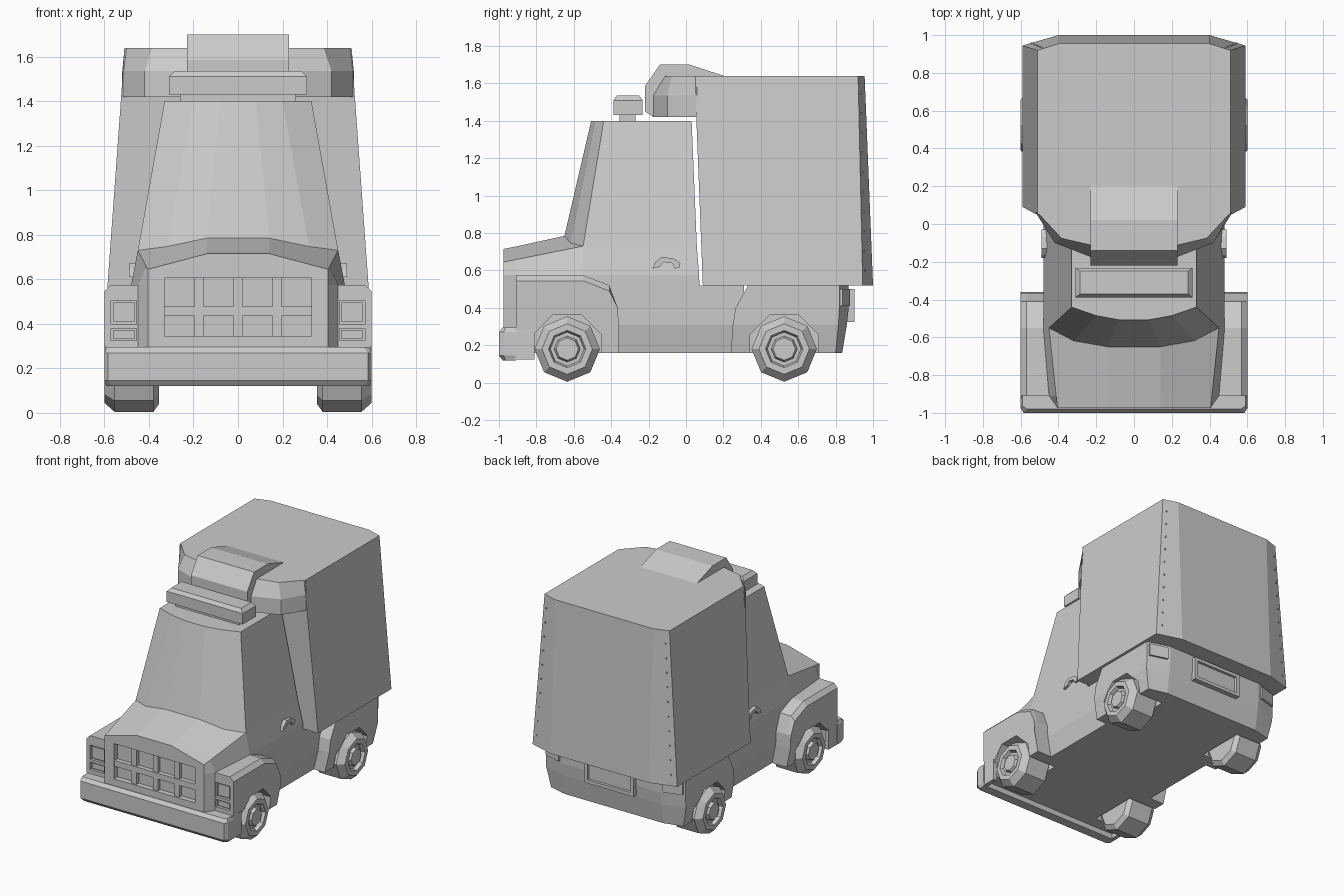
import bpy, bmesh, math

def build(name, lofts, mirror=False):
    """One object from lofts; each loft is a list of equal-length rings with capped ends."""
    bm = bmesh.new()
    for rings in lofts:
        for s in ((1, -1) if mirror else (1,)):
            vs = [[bm.verts.new((s * x, y, z)) for x, y, z in r] for r in rings]
            n = len(vs[0])
            for a, b in zip(vs, vs[1:]):
                for i in range(n):
                    j = (i + 1) % n
                    bm.faces.new((a[i], a[j], b[j], b[i]))
            bm.faces.new(vs[0])
            bm.faces.new(vs[-1])
    bmesh.ops.recalc_face_normals(bm, faces=bm.faces)
    me = bpy.data.meshes.new(name)
    bm.to_mesh(me)
    bm.free()
    ob = bpy.data.objects.new(name, me)
    bpy.context.collection.objects.link(ob)
    return ob

def sym(half):
    return half + [(-x, y, z) for x, y, z in reversed(half)]

def plan(z, half):
    return sym([(x, y, z) for x, y in half])

def box(x0, x1, y0, y1, z0, z1):
    return [[(x0, y0, z), (x1, y0, z), (x1, y1, z), (x0, y1, z)] for z in (z0, z1)]

def prism(yz, x0, x1):
    return [[(x, y, z) for y, z in yz] for x in (x0, x1)]

def octagon(x, y, z, r, turn=0.0):
    return [(x, y + r * math.sin(turn + k * math.pi / 4), z + r * math.cos(turn + k * math.pi / 4))
            for k in range(8)]

def cut(ob, *cutters):
    for c in cutters:
        m = ob.modifiers.new("cut", 'BOOLEAN')
        m.operation, m.solver, m.object = 'DIFFERENCE', 'EXACT', c
    dg = bpy.context.evaluated_depsgraph_get()
    me = bpy.data.meshes.new_from_object(ob.evaluated_get(dg))
    ob.modifiers.clear()
    ob.data = me

AXLES, WZ = (-0.635, 0.525), 0.18

# Cutters
arches = build("arch_cutter", [[octagon(x, y, WZ, 0.198, math.pi / 8) for x in (0.34, 0.7)]
                               for y in AXLES], True)
grille_hole = build("grille_cutter", [box(-0.33, 0.33, -1.1, -0.935, 0.345, 0.605)])
lamp_holes = build("headlamp_cutter", [box(0.455, 0.57, -1.1, -0.89, 0.40, 0.505),
                                       box(0.455, 0.57, -1.1, -0.89, 0.325, 0.38)], True)

# Cab with raked, faceted windscreen
cab = build("cab", [[
    plan(1.40, [(0.08, -0.507), (0.2, -0.485), (0.33, -0.44), (0.33, 0.03)]),
    sym([(0.14, -0.65, 0.785), (0.32, -0.62, 0.74), (0.45, -0.55, 0.73), (0.45, 0.058, 0.73)]),
    plan(0.575, [(0.14, -0.64), (0.32, -0.61), (0.48, -0.55), (0.48, 0.07)]),
    plan(0.31, [(0.14, -0.64), (0.32, -0.61), (0.48, -0.55), (0.48, 0.08)]),
    plan(0.16, [(0.14, -0.64), (0.32, -0.61), (0.45, -0.55), (0.45, 0.08)])]])
cut(cab, arches)

# Bonnet and nose
nose = build("bonnet", [[
    sym([(0.14, -0.975, 0.715), (0.405, -0.975, 0.645), (0.405, -0.975, 0.575), (0.405, -0.975, 0.2)]),
    sym([(0.14, -0.91, 0.728), (0.412, -0.91, 0.658), (0.45, -0.91, 0.575), (0.45, -0.91, 0.16)]),
    sym([(0.14, -0.65, 0.785), (0.45, -0.55, 0.73), (0.48, -0.55, 0.575), (0.45, -0.55, 0.16)])]])
cut(nose, arches, grille_hole)
build("grille_bars", [box(x - 0.02, x + 0.02, -0.962, -0.93, 0.34, 0.61) for x in (-0.175, 0, 0.175)]
      + [box(-0.335, 0.335, -0.968, -0.932, 0.435, 0.478)])

# Front fenders with chamfered outer edge and tucked-in sill
outer = [(-0.91, 0.16), (-0.91, 0.31), (-0.91, 0.575), (-0.55, 0.575),
         (-0.41, 0.52), (-0.365, 0.40), (-0.36, 0.31), (-0.36, 0.16)]
def fender_ring(x, drop):
    return [(x - (0.03 if z < 0.2 and x > 0.5 else 0), y, z - (drop if z > 0.5 else 0)) for y, z in outer]
fender = build("front_fenders", [[fender_ring(0.42, 0), fender_ring(0.57, 0), fender_ring(0.6, 0.03)]], True)
cut(fender, arches, lamp_holes)
build("headlamps", [box(0.465, 0.56, -0.9, -0.88, 0.41, 0.495),
                    box(0.465, 0.56, -0.9, -0.88, 0.333, 0.372)], True)

# Sills and rear chassis
build("sills", [[plan(z, [(x, -0.42), (x, 0.31)]) for z, x in ((0.16, 0.45), (0.31, 0.48), (0.52, 0.48))]])
rear = build("rear_body", [[
    plan(0.16, [(0.54, 0.24), (0.54, 0.80), (0.40, 0.835)]),
    plan(0.31, [(0.57, 0.25), (0.57, 0.815), (0.40, 0.86)]),
    plan(0.40, [(0.57, 0.265), (0.57, 0.82), (0.40, 0.87)]),
    plan(0.525, [(0.57, 0.335), (0.57, 0.82), (0.40, 0.87)])]])
cut(rear, arches)

# Cargo box, over-cab pod and roof scoop
build("cargo_box", [[plan(1.64, [(0.51, 0.05), (0.51, 0.92), (0.40, 0.955)]),
                     plan(1.42, [(0.525, 0.055), (0.525, 0.925), (0.40, 0.964)]),
                     plan(0.52, [(0.59, 0.09), (0.59, 0.945), (0.40, 1.0)])]])
low = [(0.22, -0.178), (0.42, -0.10), (0.52, 0.06)]
build("overcab_pod", [[plan(1.42, low), plan(1.535, low),
                       plan(1.64, [(0.235, -0.11), (0.385, -0.075), (0.51, 0.06)])]])
build("roof_scoop", [prism([(-0.18, 1.425), (-0.22, 1.45), (-0.22, 1.585), (-0.14, 1.70),
                            (0.02, 1.70), (0.21, 1.638), (0.0, 1.5)], -0.23, 0.23)])

# Rivets down the rear corners of the box
rivets = []
for k in range(10):
    z = 0.6 + k * 0.105
    t = (1.64 - z) / 1.12
    x, y = 0.48 + 0.07 * t, 0.93 + 0.0265 * t
    rivets.append(box(x - 0.004, x + 0.004, y - 0.01, y + 0.006, z - 0.005, z + 0.005))
build("rivets", rivets, True)

# Roof light bar
def rect(hx, y0, y1, z):
    return plan(z, [(hx, y0), (hx, y1)])
build("light_bar", [[rect(0.31, -0.388, -0.232, 1.43), rect(0.31, -0.388, -0.232, 1.51),
                     rect(0.285, -0.37, -0.25, 1.535)],
                    box(-0.26, 0.26, -0.355, -0.27, 1.39, 1.44)])

# Front bumper with wrap-around ends
def bumper_ring(z, i):
    return plan(z, [(0.585 - i, -1.0 + i), (0.6 - i / 2, -0.975 + i / 2), (0.6 - i / 2, -0.91)])
build("front_bumper", [[bumper_ring(z, i) for z, i in ((0.12, 0.02), (0.145, 0), (0.27, 0), (0.295, 0.02))],
                       box(0.565, 0.595, -0.92, -0.81, 0.125, 0.29),
                       box(-0.595, -0.565, -0.92, -0.81, 0.125, 0.29)])

# Wheels: eight-sided tyre with stepped rim and hub
profile = [(0.355, 0.14), (0.38, 0.175), (0.555, 0.175), (0.6, 0.135), (0.6, 0.10),
           (0.575, 0.09), (0.575, 0.07), (0.597, 0.06), (0.597, 0.05)]
build("wheels", [[octagon(x, y, WZ, r) for x, r in profile] for y in AXLES], True)

# Door handles
build("door_handles", [prism([(-0.18, 0.61), (-0.165, 0.645), (-0.13, 0.672), (-0.07, 0.665), (-0.03, 0.64),
                              (-0.035, 0.615), (-0.06, 0.61), (-0.075, 0.64), (-0.12, 0.645), (-0.14, 0.62)],
                             0.455, 0.49)], True)

# Number plate holder and tail lamps
plate = build("plate_frame", [box(-0.2, 0.2, 0.84, 0.9, 0.325, 0.5)])
plate_hole = build("plate_cutter", [box(-0.175, 0.175, 0.88, 1, 0.35, 0.475)])
cut(plate, plate_hole)
tail = [(0.42, 0.84), (0.55, 0.80), (0.56, 0.838), (0.425, 0.878)]
build("tail_lamps", [[[(x, y, z) for x, y in tail] for z in (0.41, 0.5)]], True)

for c in (arches, grille_hole, lamp_holes, plate_hole):
    bpy.data.objects.remove(c)
